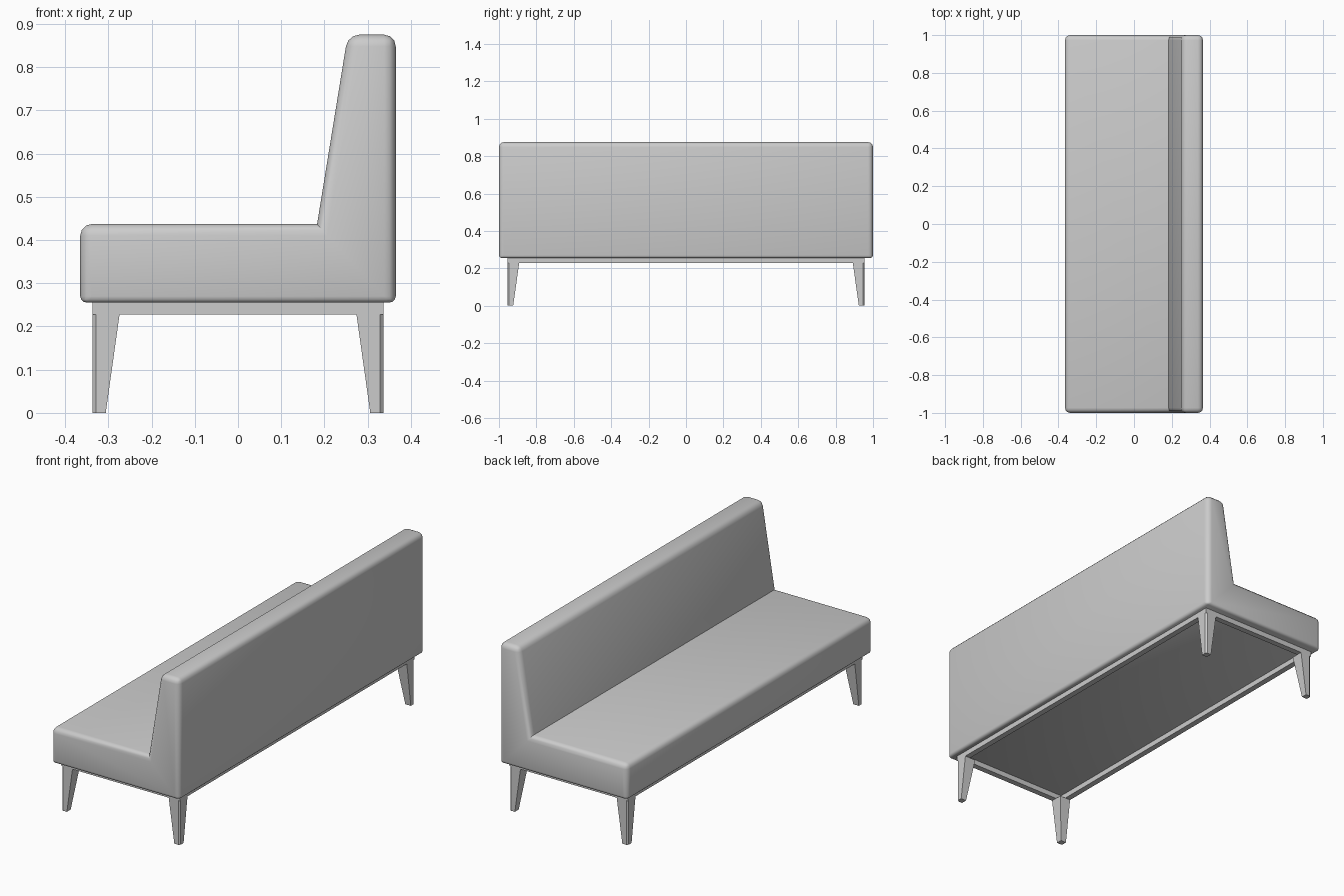
import bpy, bmesh, math

if "Cube" in bpy.data.objects:
    bpy.data.objects.remove(bpy.data.objects["Cube"])


def make_object(name, bm):
    bmesh.ops.recalc_face_normals(bm, faces=bm.faces)
    mesh = bpy.data.meshes.new(name)
    bm.to_mesh(mesh)
    bm.free()
    obj = bpy.data.objects.new(name, mesh)
    bpy.context.collection.objects.link(obj)
    return obj


def loft(bm, lower, upper):
    a = [bm.verts.new(p) for p in lower]
    b = [bm.verts.new(p) for p in upper]
    bm.faces.new(a)
    bm.faces.new(b)
    for i in range(len(a)):
        j = (i + 1) % len(a)
        bm.faces.new((a[i], a[j], b[j], b[i]))


# Upholstered seat and back: one L-shaped profile running the full length
profile = [(-0.365, 0.255), (0.365, 0.255), (0.365, 0.875),
           (0.254, 0.875), (0.183, 0.437), (-0.365, 0.437)]
bm = bmesh.new()
loft(bm, [(x, -1, z) for x, z in profile], [(x, 1, z) for x, z in profile])
weights = bm.edges.layers.float.new("bevel_weight_edge")
for e in bm.edges:
    v, w = e.verts
    if abs(v.co.x - 0.183) < 1e-4 and abs(w.co.x - 0.183) < 1e-4:
        e[weights] = 0.0          # inner crease stays sharp
    elif v.co.z < 0.26 and w.co.z < 0.26:
        e[weights] = 0.55         # tighter rounding underneath
    else:
        e[weights] = 1.0
seat = make_object("seat_and_back", bm)
bevel = seat.modifiers.new("rounded_edges", "BEVEL")
bevel.limit_method = "WEIGHT"
bevel.width = 0.027
bevel.segments = 3
bpy.context.view_layer.objects.active = seat
seat.select_set(True)
bpy.ops.object.modifier_apply(modifier="rounded_edges")
bpy.ops.object.shade_smooth_by_angle(angle=math.radians(50))

# Base frame: rectangular ring of rails under the seat
X, Y = 0.337, 0.955
RAIL, LOW, HIGH = 0.03, 0.228, 0.258
bm = bmesh.new()
rings = []
for z in (LOW, HIGH):
    for inset in (0, RAIL):
        rings.append([bm.verts.new((sx * (X - inset), sy * (Y - inset), z))
                      for sx, sy in ((-1, -1), (1, -1), (1, 1), (-1, 1))])
for a, b in ((0, 1), (1, 3), (3, 2), (2, 0)):
    for i in range(4):
        j = (i + 1) % 4
        bm.faces.new((rings[a][i], rings[a][j], rings[b][j], rings[b][i]))
make_object("base_frame", bm)


# Tapered legs with a small chamfer on the outer corner
def leg_section(sx, sy, size, z):
    c = 0.008
    pts = [(X - size, Y - size), (X, Y - size), (X, Y - c), (X - c, Y), (X - size, Y)]
    return [(sx * x, sy * y, z) for x, y in pts]


for side, sy in (("front", -1), ("back", 1)):
    for hand, sx in (("left", -1), ("right", 1)):
        bm = bmesh.new()
        loft(bm, leg_section(sx, sy, 0.031, 0), leg_section(sx, sy, 0.063, LOW))
        make_object(f"{side}_{hand}_leg", bm)
